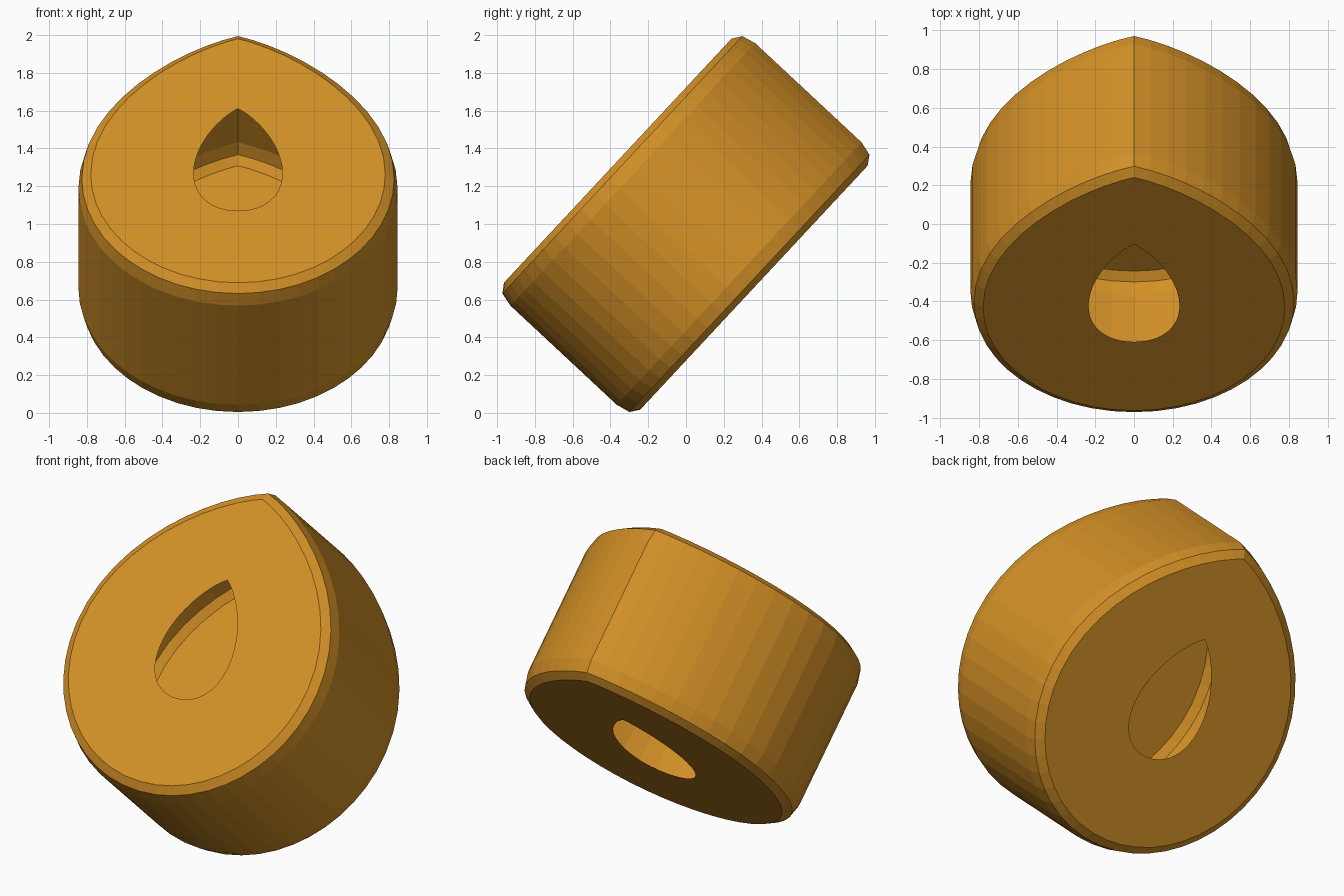
import bpy, bmesh, math
from mathutils import Vector, Matrix
from mathutils.geometry import interpolate_bezier

if "Cube" in bpy.data.objects:
    bpy.data.objects.remove(bpy.data.objects["Cube"], do_unlink=True)

STEPS = 12   # segments in each quarter of an outline


def teardrop(*points):
    """Closed outline from two right-hand Bezier quarters, mirrored in x."""
    p = [Vector((x, y, 0)) for x, y in points]
    right = interpolate_bezier(*p[:4], STEPS + 1)[:-1] + interpolate_bezier(*p[3:], STEPS + 1)
    left = [Vector((-v.x, v.y, 0)) for v in right[-2:0:-1]]
    return right + left


def inset(outline, amount):
    """Move every point inward, keeping the mitred tip."""
    result = []
    n = len(outline)
    for i, p in enumerate(outline):
        a = (p - outline[i - 1]).normalized()
        b = (outline[(i + 1) % n] - p).normalized()
        na, nb = Vector((a.y, -a.x, 0)), Vector((b.y, -b.x, 0))
        result.append(p + (na + nb) * (amount / (1 + na.dot(nb))))
    return result


# Amber body colour
amber = bpy.data.materials.new("amber")
amber.use_nodes = True
colour = (0.65, 0.28, 0.02, 1)
amber.diffuse_color = colour
amber.node_tree.nodes["Principled BSDF"].inputs["Base Color"].default_value = colour

# Outer outline and the smaller opening
body = teardrop((0, 0.95), (0.33, 0.85), (0.845, 0.45), (0.845, -0.1),
                (0.845, -0.57), (0.467, -0.95), (0, -0.95))
hole = teardrop((0, 0.375), (0.11, 0.3), (0.235, 0.1), (0.235, -0.09),
                (0.235, -0.27), (0.13, -0.364), (0, -0.364))

# Rings from the front opening over the rounded rim, then the same at the back
half = [(hole, 0.493), (inset(body, 0.065), 0.493),
        (inset(body, 0.018), 0.46), (body, 0.385)]
rings = half + [(o, -z) for o, z in reversed(half)]

# Hollow thin-walled shell, open at both holes
bm = bmesh.new()
loops = [[bm.verts.new((p.x, p.y, z)) for p in o] for o, z in rings]
for a, b in zip(loops, loops[1:]):
    n = len(a)
    for i in range(n):
        j = (i + 1) % n
        bm.faces.new((a[j], a[i], b[i], b[j]))
bmesh.ops.recalc_face_normals(bm, faces=bm.faces)
rim = max(bm.faces, key=lambda f: f.calc_center_median().x)
if rim.normal.x < 0:
    bmesh.ops.reverse_faces(bm, faces=bm.faces)

# Lean the shell back and lift it onto the ground
bm.transform(Matrix.Translation((0, 0, 1)) @ Matrix.Rotation(math.radians(47), 4, "X"))
mesh = bpy.data.meshes.new("teardrop_shell")
bm.to_mesh(mesh)
bm.free()
mesh.materials.append(amber)
shell = bpy.data.objects.new("teardrop_shell", mesh)
bpy.context.collection.objects.link(shell)
